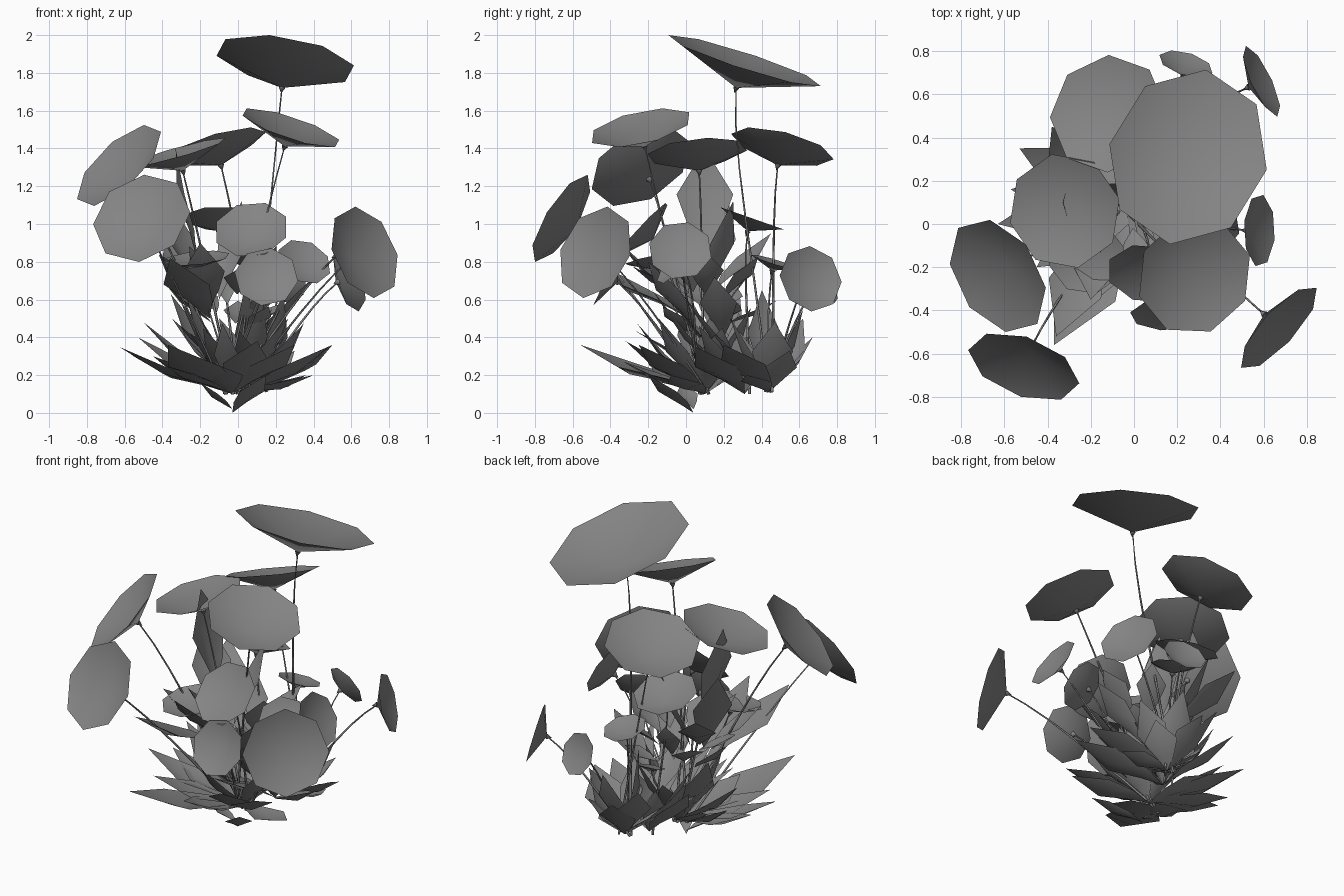
import bpy, math, random
from mathutils import Vector as V

random.seed(4)
grey = bpy.data.materials.new("dark_grey")
grey.diffuse_color = (0.23, 0.23, 0.23, 1)


def add_object(name, verts, faces):
    me = bpy.data.meshes.new(name)
    me.from_pydata([tuple(v) for v in verts], [], faces)
    me.shade_smooth()
    me.materials.append(grey)
    ob = bpy.data.objects.new(name, me)
    bpy.context.collection.objects.link(ob)
    return ob


# Level axis and slope axis of a plane
def frame(n):
    u = V((0, 0, 1)).cross(n)
    u = u.normalized() if u.length > 0.01 else V((1, 0, 0))
    return u, n.cross(u)


# Open eight-sided funnel flower; returns the point where the stem joins
def flower(center, normal, r, stretch=1.0):
    c, n = V(center), V(normal).normalized()
    u, w = frame(n)
    tip = c - n * r * 0.38
    turn = random.random()
    verts = [tip]
    for i in range(8):
        a = (i + turn) * math.tau / 8
        verts.append(c + (u * math.cos(a) / stretch + w * math.sin(a) * stretch) * r)
    add_object("flower", verts, [(0, 1 + i, 1 + (i + 1) % 8) for i in range(8)])
    # Small calyx below the funnel
    cal = [tip - n * 0.03]
    for i in range(5):
        a = i * math.tau / 5
        cal.append(tip + n * 0.002 + (u * math.cos(a) + w * math.sin(a)) * 0.018)
    add_object("calyx", cal, [(0, 1 + (i + 1) % 5, 1 + i) for i in range(5)])
    return tip, n


# Thin bent stem with four sides
def stem(base, tip, n):
    b = V(base)
    length = (tip - b).length
    p1 = b.lerp(tip, 0.4) + V((0, 0, 0.04))
    p2 = (tip - n * length * 0.2).lerp(b.lerp(tip, 0.75), 0.5)
    rings = 7
    verts, faces = [], []
    for i in range(rings):
        t = i / (rings - 1)
        s = 1 - t
        p = b * s**3 + p1 * 3 * s * s * t + p2 * 3 * s * t * t + tip * t**3
        d = ((p1 - b) * s * s + (p2 - p1) * 2 * s * t + (tip - p2) * t * t).normalized()
        u, w = frame(d)
        r = 0.008 - 0.004 * t
        verts += [p + u * r, p + w * r, p - u * r, p - w * r]
        if i:
            k = 4 * i
            faces += [(k - 4 + j, k - 4 + (j + 1) % 4, k + (j + 1) % 4, k + j) for j in range(4)]
    add_object("stem", verts, faces)


# Folded diamond leaf from base to tip
def leaf(base, tip, width):
    b, t = V(base), V(tip)
    d = t - b
    side = d.cross(V((0, 0, 1)))
    if side.length < 0.05:
        side = V((1, 0, 0))
    side.normalize()
    up = side.cross(d).normalized()
    low, mid = b + d * 0.25, b + d * 0.58 - up * d.length * 0.05
    verts = [b]
    for p, w in ((low, width * 0.27), (mid, width * 0.5)):
        verts += [p - side * w + up * w * 0.2, p - up * 0.01, p + side * w + up * w * 0.2]
    verts.append(t)
    faces = [(0, 1, 2), (0, 2, 3), (1, 4, 5, 2), (2, 5, 6, 3), (4, 7, 5), (5, 7, 6)]
    add_object("leaf", verts, faces)


# Flowers: rim centre, facing direction, radius
crowns = [(-0.03, 0.1, 0.1), (0.04, 0.31, 0.1), (0.12, 0.44, 0.11)]
flowers = [
    ((0.25, 0.31, 1.865), (0.12, 0.31, 1), 0.40, 1.09),
    ((0.28, -0.24, 1.51), (0.33, -0.22, 1), 0.28),
    ((-0.12, 0.51, 1.41), (-0.3, 0.25, 1), 0.28),
    ((-0.63, -0.24, 1.31), (-0.62, -0.4, 0.65), 0.29),
    ((-0.51, -0.66, 1.03), (-0.3, -0.8, 0.5), 0.27),
    ((0.67, -0.48, 0.85), (0.68, -0.62, 0.3), 0.255),
    ((0.15, -0.42, 0.72), (0, -0.85, 0.4), 0.17),
    ((0.07, -0.23, 0.97), (-0.1, -0.7, 0.65), 0.20),
    ((0.59, 0.66, 0.71), (0.85, 0.4, 0.25), 0.18),
    ((0.58, -0.03, 0.86), (0.85, 0, 0.4), 0.17),
    ((-0.10, 0.35, 1.03), (0, 0.35, 1), 0.19),
    ((0.24, 0.74, 0.70), (0.25, 0.85, 0.4), 0.13),
    ((-0.22, -0.15, 0.82), (-0.1, -0.2, 1), 0.18),
    ((-0.32, 0.06, 1.38), (-0.28, -0.1, 1), 0.27),
    ((0.10, 0.47, 0.80), (0.1, 0.3, 1), 0.13),
    ((0.35, -0.05, 0.80), (0.3, -0.7, 0.6), 0.15),
]
for f in flowers:
    tip, nn = flower(*f)
    base = min(crowns, key=lambda q: (V(q).xy - V(f[0]).xy).length)
    jitter = V((random.uniform(-0.05, 0.05), random.uniform(-0.03, 0.03), 0))
    stem(V(base) + jitter, tip, nn)

# Outer rosette leaves: tip and width
outer = [
    (-0.37, -0.56, 0.36, 0.32), (-0.63, 0.0, 0.35, 0.22), (-0.57, 0.16, 0.31, 0.22),
    (-0.5, 0.2, 0.48, 0.22), (-0.53, 0.35, 0.4, 0.24), (-0.35, 0.47, 0.5, 0.22),
    (-0.1, 0.62, 0.5, 0.22), (0.15, 0.62, 0.55, 0.2), (0.05, 0.67, 0.4, 0.22),
    (0.35, 0.47, 0.48, 0.22), (0.5, 0.2, 0.36, 0.28), (0.48, 0.05, 0.35, 0.26),
    (0.4, -0.08, 0.2, 0.2), (0.3, -0.25, 0.36, 0.26), (0.1, -0.32, 0.38, 0.26),
    (-0.15, -0.33, 0.27, 0.26), (0.36, 0.32, 0.2, 0.18), (-0.45, -0.2, 0.3, 0.24),
    (-0.3, 0.3, 0.3, 0.22), (0.3, 0.55, 0.33, 0.2),
]
for x, y, z, w in outer:
    base = min(crowns, key=lambda q: (V(q).xy - V((x, y))).length)
    leaf(base, (x, y, z), w)

# Inner, steeper leaves of the rosette
for i in range(24):
    a = i * 2.4
    rad = random.uniform(0.2, 0.42)
    tip = (-0.03 + rad * math.cos(a), 0.15 + rad * math.sin(a), random.uniform(0.38, 0.66))
    leaf(crowns[i % 3], tip, random.uniform(0.13, 0.22))

# Upper leaves spreading around the stems
for i in range(12):
    a = i * 2.4 + 0.6
    z = random.uniform(0.42, 0.65)
    base = (-0.02 + 0.12 * math.cos(a), 0.1 + 0.12 * math.sin(a), z)
    rad = random.uniform(0.25, 0.4)
    tip = (-0.02 + rad * math.cos(a), 0.1 + rad * math.sin(a), z + random.uniform(0.1, 0.25))
    leaf(base, tip, random.uniform(0.14, 0.2))

# Lowest leaves touching the ground
leaf((-0.03, 0.04, 0.0), (0.15, -0.2, 0.2), 0.16)
leaf((-0.03, 0.04, 0.02), (-0.2, -0.02, 0.16), 0.12)

# Tall leaves on the left stems
for b, t, w in [
    ((-0.22, 0.1, 0.82), (-0.33, 0.1, 1.4), 0.3),
    ((-0.18, 0.08, 0.6), (-0.38, 0.22, 1.15), 0.24),
    ((-0.18, 0.0, 0.6), (-0.42, -0.15, 0.84), 0.24),
    ((-0.15, 0.02, 0.5), (-0.36, -0.52, 0.82), 0.26),
    ((-0.15, 0.02, 0.55), (-0.2, -0.35, 0.9), 0.22),
    ((-0.2, 0.15, 0.65), (-0.38, 0.45, 0.95), 0.22),
    ((-0.1, 0.1, 0.6), (0.02, 0.25, 1.12), 0.2),
    ((0.05, 0.05, 0.45), (0.25, -0.2, 0.8), 0.2),
    ((0.1, 0.2, 0.4), (0.4, 0.15, 0.72), 0.2),
]:
    leaf(b, t, w)
